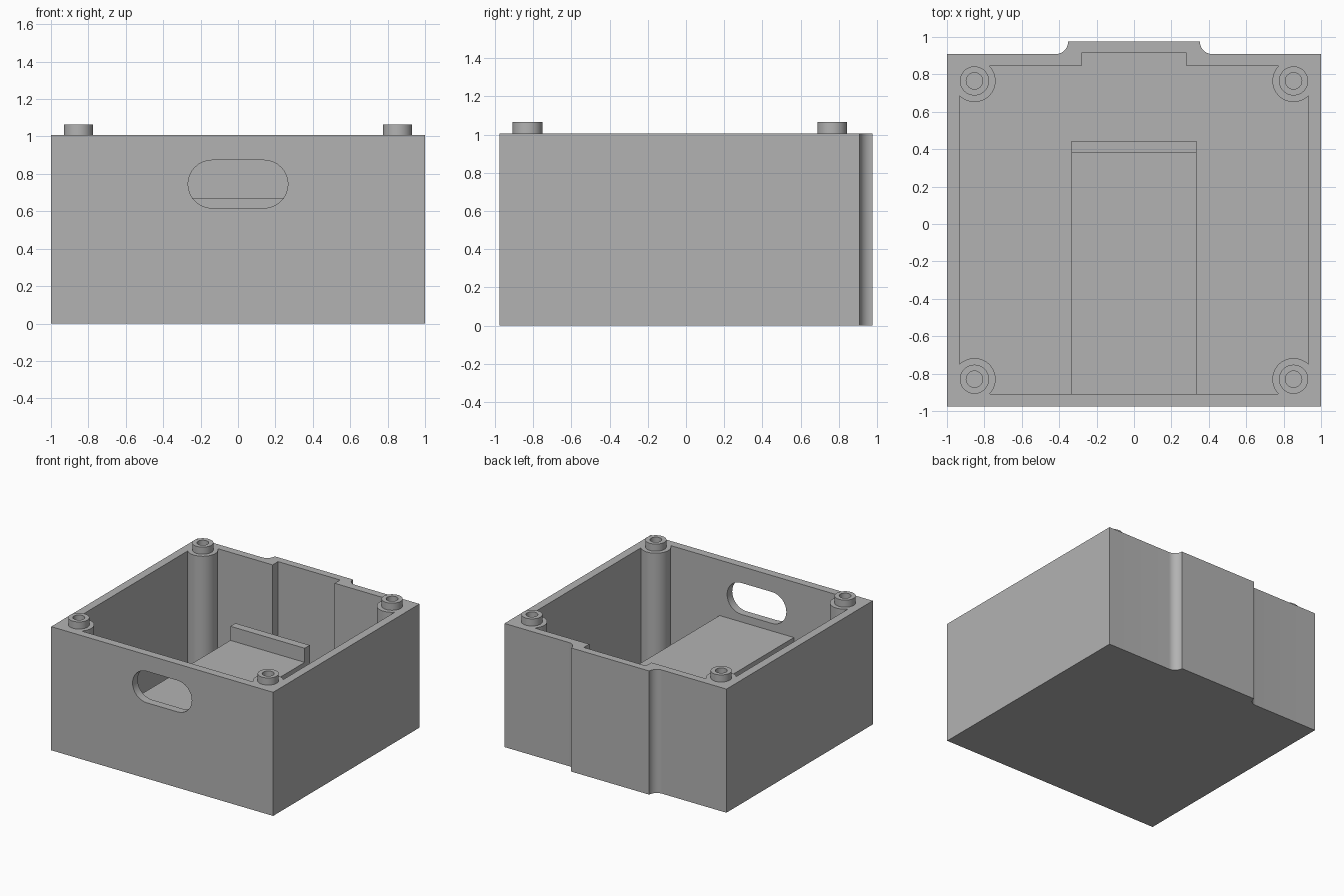
import bpy, bmesh
from math import sin, cos, radians
from mathutils import Vector

WALL, FLOOR, RIM, COLLAR_TOP = 0.067, 0.067, 1.007, 1.065
MID_Y = -0.0325                      # centre of the cavity
POST_X, POST_Y = 0.853, 0.7975       # post offsets from the cavity centre
POSTS = [(sx * POST_X, MID_Y + sy * POST_Y)
         for sx, sy in ((1, 1), (-1, 1), (-1, -1), (1, -1))]

cube = bpy.data.objects.get("Cube")
if cube:
    bpy.data.objects.remove(cube, do_unlink=True)

grey = bpy.data.materials.new("plain grey")
grey.use_nodes = True
grey.diffuse_color = (0.45, 0.45, 0.45, 1)
grey.node_tree.nodes["Principled BSDF"].inputs["Base Color"].default_value = grey.diffuse_color


def arc(cx, cy, r, start, end, steps=16):
    angles = [radians(start + (end - start) * i / steps) for i in range(steps + 1)]
    return [(cx + r * cos(a), cy + r * sin(a)) for a in angles]


def prism(name, outline, low, high, axis="Z"):
    """Extrude a closed outline along an axis."""
    place = {"Z": lambda u, v, w: (u, v, w),
             "Y": lambda u, v, w: (u, w, v),
             "X": lambda u, v, w: (w, u, v)}[axis]
    bm = bmesh.new()
    face = bm.faces.new([bm.verts.new(place(u, v, low)) for u, v in outline])
    grown = bmesh.ops.extrude_face_region(bm, geom=[face])["geom"]
    shift = Vector(place(0, 0, high - low))
    bmesh.ops.translate(bm, vec=shift, verts=[g for g in grown if isinstance(g, bmesh.types.BMVert)])
    bmesh.ops.recalc_face_normals(bm, faces=bm.faces)
    mesh = bpy.data.meshes.new(name)
    bm.to_mesh(mesh)
    bm.free()
    mesh.materials.append(grey)
    obj = bpy.data.objects.new(name, mesh)
    bpy.context.collection.objects.link(obj)
    return obj


def activate(obj):
    bpy.ops.object.select_all(action="DESELECT")
    obj.select_set(True)
    bpy.context.view_layer.objects.active = obj


def cut(obj, cutter):
    """Subtract a cutter and discard it."""
    mod = obj.modifiers.new("cut", "BOOLEAN")
    mod.operation, mod.solver, mod.object = "DIFFERENCE", "EXACT", cutter
    activate(obj)
    bpy.ops.object.modifier_apply(modifier=mod.name)
    bpy.data.objects.remove(cutter, do_unlink=True)


def smooth(obj):
    activate(obj)
    bpy.ops.object.shade_smooth_by_angle(angle=radians(30))


# Case: outer outline with a raised back panel and concave fillets
fillet = arc(0.42, 0.976, 0.068, -90, -180, 10)
outer = [(-1, -0.976), (1, -0.976), (1, 0.908)] + fillet
outer += [(-x, y) for x, y in reversed(fillet)] + [(-1, 0.908)]
case = prism("case", outer, 0, RIM)

# Cavity: walls scalloped around the corner posts, recess behind the back panel
inner = []
for k, (x, y) in enumerate(POSTS):
    inner += arc(x, y, 0.113, 90 * k - 45, 90 * k - 225, 28)
    if k == 0:
        inner += [(0.28, 0.845), (0.28, 0.915), (-0.28, 0.915), (-0.28, 0.845)]
cut(case, prism("cavity_cutter", inner, FLOOR, RIM + 0.2))

# Rounded slot in the front wall
slot = arc(0.139, 0.745, 0.128, -90, 90) + arc(-0.139, 0.745, 0.128, 90, 270)
cut(case, prism("slot_cutter", slot, -1.1, -0.88, "Y"))

# Screw holes in the posts
for x, y in POSTS:
    cut(case, prism("hole_cutter", arc(x, y, 0.044, 0, 345, 23), 0.5, RIM + 0.2))
smooth(case)

# Locating collars on the posts
for (x, y), corner in zip(POSTS, ("back_left", "back_right", "front_right", "front_left")):
    collar = prism(corner + "_collar", arc(x, y, 0.078, 0, 350, 35), RIM, COLLAR_TOP)
    cut(collar, prism("hole_cutter", arc(x, y, 0.044, 0, 345, 23), RIM - 0.1, COLLAR_TOP + 0.1))
    smooth(collar)

# Platform with a raised stop at its back end
platform = [(-0.92, FLOOR - 0.01), (0.445, FLOOR - 0.01), (0.445, 0.67),
            (0.38, 0.67), (0.38, 0.555), (-0.92, 0.555)]
prism("platform", platform, -0.335, 0.335, "X")
